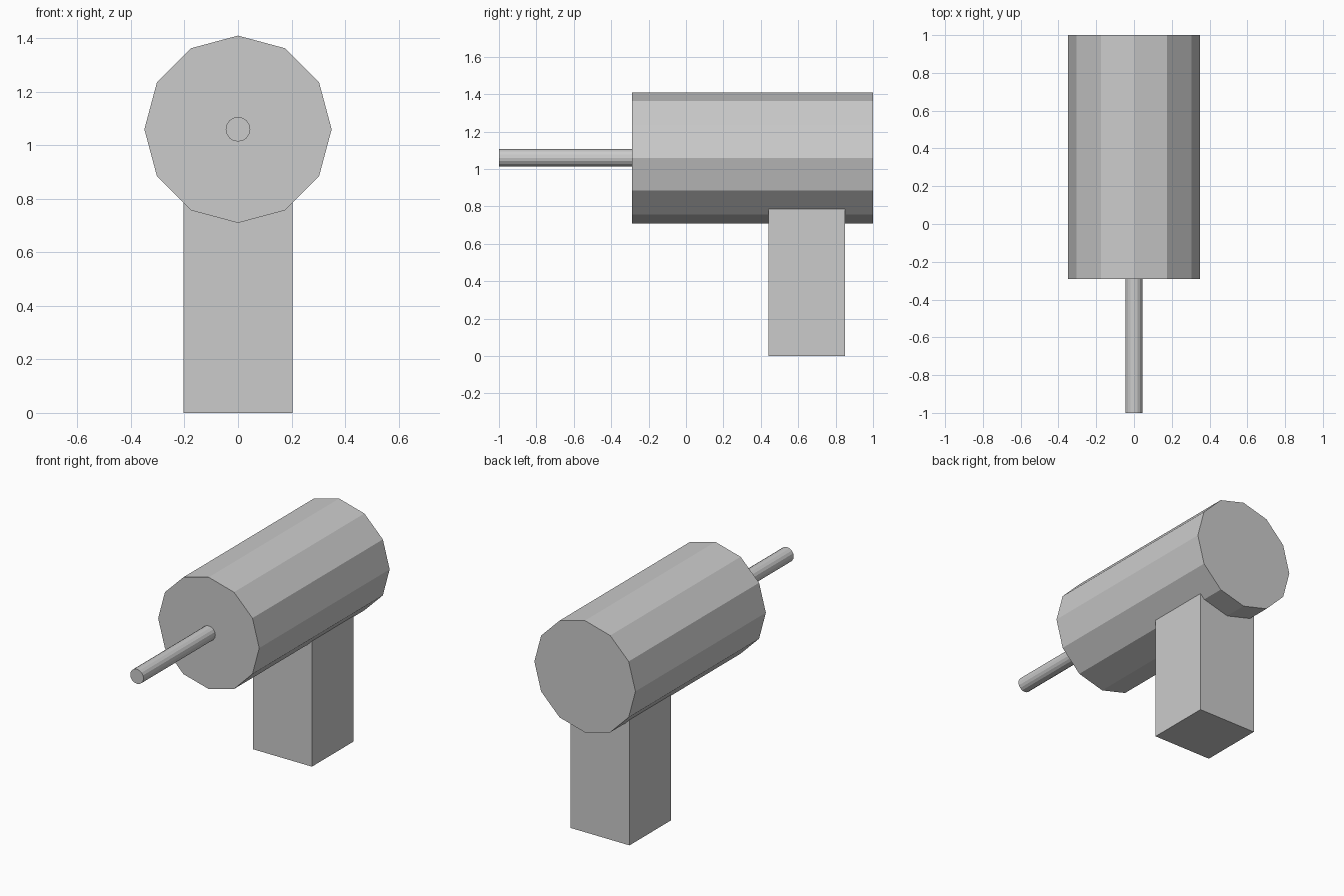
import bpy
import math

old = bpy.data.objects.get("Cube")
if old:
    bpy.data.objects.remove(old, do_unlink=True)

# One plain grey for every part
GREY = (0.6, 0.6, 0.6, 1.0)
grey = bpy.data.materials.new("light grey")
grey.use_nodes = True
grey.diffuse_color = GREY
grey.node_tree.nodes["Principled BSDF"].inputs["Base Color"].default_value = GREY

AXIS_Z = 1.06


def finish(name):
    obj = bpy.context.object
    obj.name = name
    obj.data.name = name
    obj.data.materials.append(grey)
    return obj


def rod_along_y(name, sides, radius, y0, y1):
    """Flat-sided cylinder along y, with a corner pointing straight up."""
    bpy.ops.mesh.primitive_cylinder_add(
        vertices=sides, radius=radius, depth=y1 - y0,
        location=(0, (y0 + y1) / 2, AXIS_Z), rotation=(math.pi / 2, 0, 0))
    return finish(name)


# Twelve-sided body and the thin rod out of its front
rod_along_y("body", 12, 0.35, -0.29, 1.0)
rod_along_y("front_rod", 16, 0.046, -1.0, -0.27)

# Square handle, its top sunk into the body
HANDLE_TOP = 0.9
bpy.ops.mesh.primitive_cube_add(size=1, location=(0, 0.645, HANDLE_TOP / 2))
handle = finish("handle")
handle.scale = (0.408, 0.41, HANDLE_TOP)
bpy.ops.object.transform_apply(location=False, rotation=False, scale=True)
